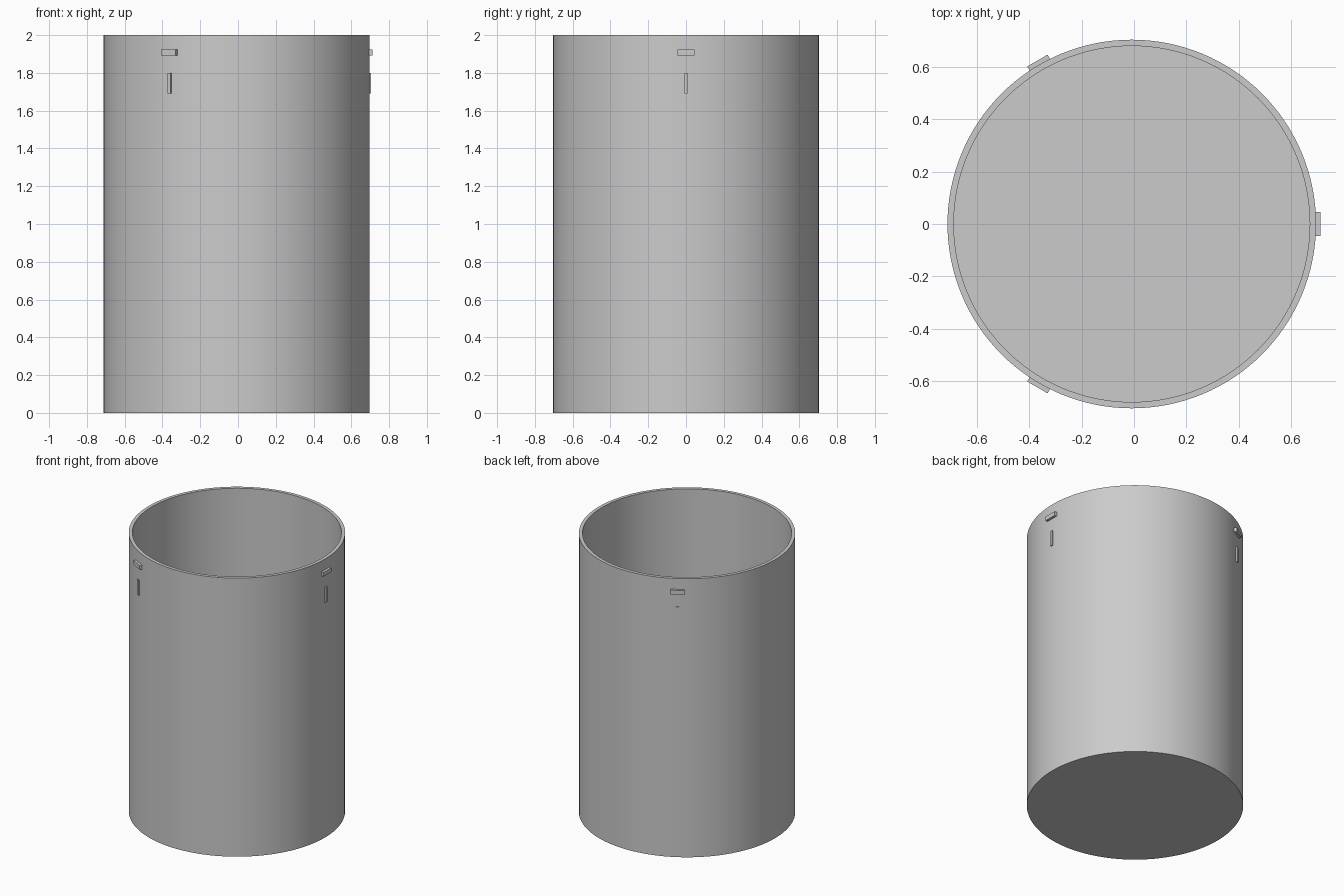
import bpy
import bmesh
import math
from mathutils import Matrix, Vector

cube = bpy.data.objects.get("Cube")
if cube:
    bpy.data.objects.remove(cube, do_unlink=True)

grey = bpy.data.materials.new("plain grey")
grey.use_nodes = True
color = (0.6, 0.6, 0.6, 1)
grey.diffuse_color = color
grey.node_tree.nodes["Principled BSDF"].inputs["Base Color"].default_value = color

CENTRE_X = -0.0085
RADIUS = 0.704
INNER = 0.68
HEIGHT = 2.0
FLOOR = 0.024
SEGMENTS = 128


def add_object(name, bm):
    bmesh.ops.recalc_face_normals(bm, faces=bm.faces)
    mesh = bpy.data.meshes.new(name)
    bm.to_mesh(mesh)
    bm.free()
    mesh.materials.append(grey)
    obj = bpy.data.objects.new(name, mesh)
    bpy.context.collection.objects.link(obj)
    return obj


# Open cup: rings lofted up the outside and down the inside
bm = bmesh.new()
rings = []
for r, z in ((RADIUS, 0), (RADIUS, HEIGHT), (INNER, HEIGHT), (INNER, FLOOR)):
    ring = []
    for i in range(SEGMENTS):
        a = math.tau * i / SEGMENTS
        ring.append(bm.verts.new((CENTRE_X + r * math.cos(a), r * math.sin(a), z)))
    rings.append(ring)
for lower, upper in zip(rings, rings[1:]):
    for i in range(SEGMENTS):
        j = (i + 1) % SEGMENTS
        bm.faces.new((lower[i], lower[j], upper[j], upper[i]))
bm.faces.new(rings[0])
bm.faces.new(rings[-1])
cup = add_object("cup_body", bm)
bpy.context.view_layer.objects.active = cup
cup.select_set(True)
bpy.ops.object.shade_smooth_by_angle(angle=math.radians(30))


def add_block(name, turn, reach, width, z_low, z_high):
    """Box sunk into the wall and reaching out to the given radius."""
    sunk = RADIUS - 0.012
    size = Vector((reach - sunk, width, z_high - z_low))
    middle = Vector(((reach + sunk) / 2, 0, (z_low + z_high) / 2))
    place = (Matrix.Translation((CENTRE_X, 0, 0)) @ Matrix.Rotation(turn, 4, "Z")
             @ Matrix.Translation(middle) @ Matrix.Diagonal(size).to_4x4())
    bm = bmesh.new()
    bmesh.ops.create_cube(bm, size=1, matrix=place)
    add_object(name, bm)


# Three lugs with a slim rib below each
for k, side in enumerate(("left", "back_right", "front_right")):
    turn = math.tau * k / 3
    add_block(side + "_lug", turn, 0.721, 0.09, 1.893, 1.923)
    add_block(side + "_rib", turn, 0.712, 0.018, 1.69, 1.80)
